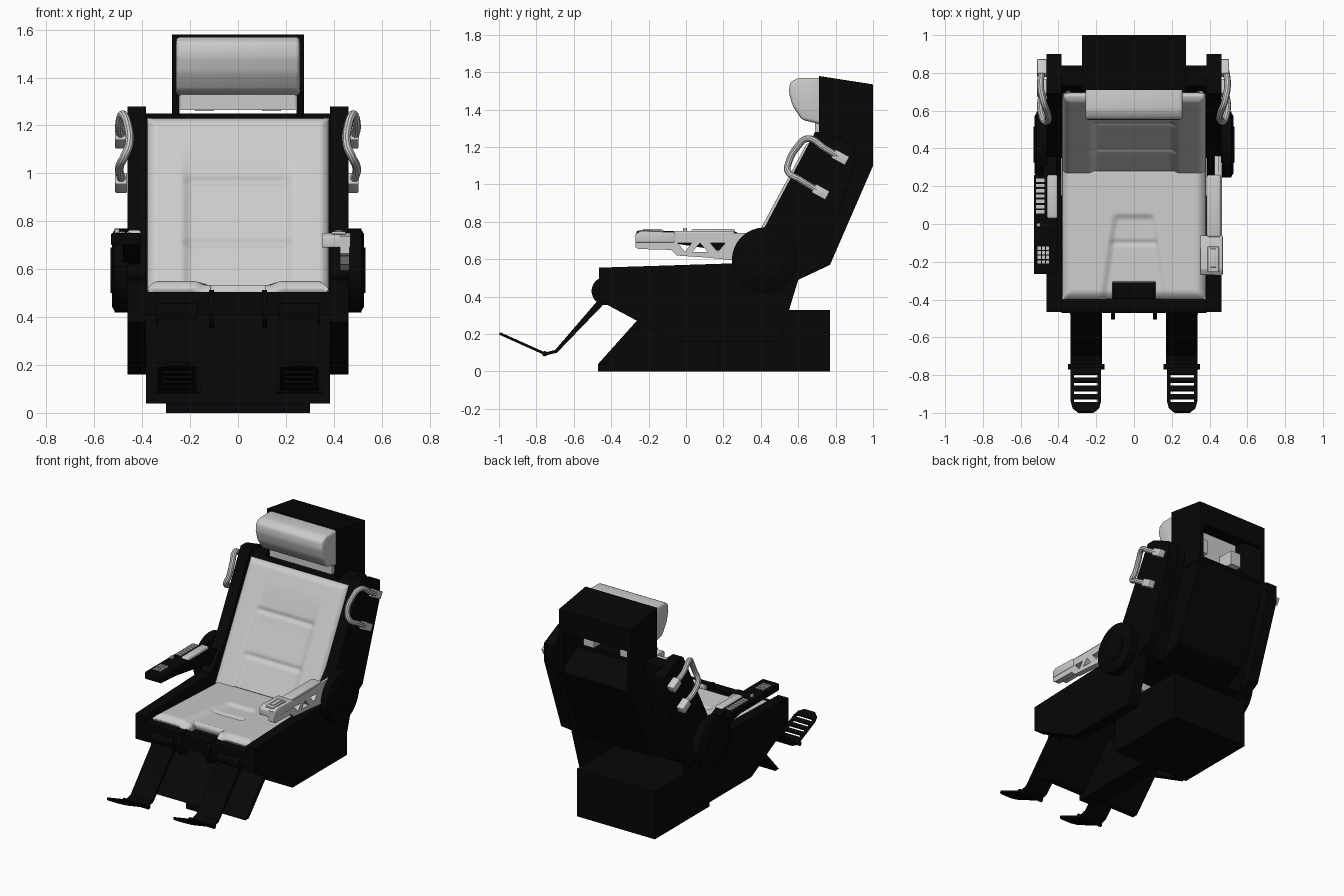
import bpy, bmesh, math
from mathutils import Matrix, Vector

if "Cube" in bpy.data.objects:
    bpy.data.objects.remove(bpy.data.objects["Cube"])

black = bpy.data.materials.new("black")
black.diffuse_color = (0.002, 0.002, 0.002, 1)
black.use_nodes = True
black.node_tree.nodes["Principled BSDF"].inputs["Base Color"].default_value = black.diffuse_color


def finish(name, bm, mat=None, bevel=0, seg=3):
    if bevel:
        bmesh.ops.bevel(bm, geom=bm.edges[:], offset=bevel, segments=seg, profile=0.5, affect='EDGES')
    bmesh.ops.recalc_face_normals(bm, faces=bm.faces[:])
    me = bpy.data.meshes.new(name)
    bm.to_mesh(me)
    bm.free()
    ob = bpy.data.objects.new(name, me)
    bpy.context.collection.objects.link(ob)
    if mat:
        me.materials.append(mat)
    return ob


def prism(name, pts, x0, x1, mat=black, bevel=0, seg=3):
    """Side profile of (y, z) points extruded along x."""
    bm = bmesh.new()
    f = bm.faces.new([bm.verts.new((x0, y, z)) for y, z in pts])
    r = bmesh.ops.extrude_face_region(bm, geom=[f])
    bmesh.ops.translate(bm, vec=(x1 - x0, 0, 0), verts=[v for v in r['geom'] if isinstance(v, bmesh.types.BMVert)])
    return finish(name, bm, mat, bevel, seg)


def box(name, x0, x1, y0, y1, z0, z1, mat=black, bevel=0):
    return prism(name, [(y0, z0), (y1, z0), (y1, z1), (y0, z1)], x0, x1, mat, bevel)


def wheel(name, y, z, r, x0, x1, mat=black, r2=None, n=32):
    """Cylinder along x, r at x0 and r2 at x1."""
    bm = bmesh.new()
    m = Matrix.Translation(((x0 + x1) / 2, y, z)) @ Matrix.Rotation(math.pi / 2, 4, 'Y')
    bmesh.ops.create_cone(bm, cap_ends=True, segments=n, radius1=r, radius2=r2 or r, depth=x1 - x0, matrix=m)
    return finish(name, bm, mat)


def plate(name, loops, depth, matrix, mat=None):
    """Flat plate with holes from a filled 2D curve."""
    cu = bpy.data.curves.new(name, 'CURVE')
    cu.dimensions, cu.fill_mode, cu.extrude = '2D', 'BOTH', depth / 2
    for pts in loops:
        sp = cu.splines.new('POLY')
        sp.points.add(len(pts) - 1)
        sp.use_cyclic_u = True
        for p, (a, b) in zip(sp.points, pts):
            p.co = (a, b, 0, 1)
    ob = bpy.data.objects.new(name, cu)
    ob.matrix_world = matrix
    if mat:
        cu.materials.append(mat)
    bpy.context.collection.objects.link(ob)


def tube(name, pts, r):
    cu = bpy.data.curves.new(name, 'CURVE')
    cu.dimensions, cu.bevel_depth, cu.bevel_resolution, cu.use_fill_caps = '3D', r, 3, True
    sp = cu.splines.new('BEZIER')
    sp.bezier_points.add(len(pts) - 1)
    for b, p in zip(sp.bezier_points, pts):
        b.co = p
        b.handle_left_type = b.handle_right_type = 'AUTO'
    bpy.context.collection.objects.link(bpy.data.objects.new(name, cu))


def axes(x, y, z, loc):
    return Matrix.Translation(loc) @ Matrix((x, y, z)).transposed().to_4x4()


def crease(d, w=0.014):
    return math.exp(-(d / w) ** 2)


def step(d, w):
    t = max(0, min(1, d / w + 0.5))
    return t * t * (3 - 2 * t)


def cushion(name, nx, nv, place, thick, skip=None):
    """Grid surface with sewn creases, given thickness."""
    bm = bmesh.new()
    g = [[bm.verts.new(place(-0.38 + 0.76 * i / nx, j / nv)) for i in range(nx + 1)] for j in range(nv + 1)]
    for j in range(nv):
        for i in range(nx):
            q = (g[j][i], g[j][i + 1], g[j + 1][i + 1], g[j + 1][i])
            c = sum((v.co for v in q), Vector()) / 4
            if not (skip and skip(c)):
                bm.faces.new(q)
    bmesh.ops.delete(bm, geom=[v for v in bm.verts if not v.link_faces], context='VERTS')
    me = bpy.data.meshes.new(name)
    bm.to_mesh(me)
    bm.free()
    ob = bpy.data.objects.new(name, me)
    bpy.context.collection.objects.link(ob)
    s = ob.modifiers.new("thickness", 'SOLIDIFY')
    s.thickness, s.offset = thick, -1


def edge_round(d, w=0.05, h=0.035):
    return h * (1 - min(1, max(0, d) / w)) ** 2


def seat_point(x, v):
    y = -0.40 + 0.68 * v
    half = 0.15 - 0.05 * (y + 0.3) / 0.34
    inside = step(half - abs(x), 0.045) * step(0.04 - y, 0.04)
    z = 0.552 - 0.03 * v - 0.015 * inside - 0.008 * crease(y + 0.1) * inside
    return (x, y, z - edge_round(min(0.38 - abs(x), y + 0.40)))


def back_point(x, v):
    base = Vector((x, 0.255 + 0.415 * v, 0.47 + 0.77 * v))
    z = base.z
    mid = step(0.215 - abs(x), 0.05)
    fade = step(1.02 - z, 0.25)
    h = 0.012 - 0.018 * mid * fade
    h -= 0.010 * mid * (crease(z - 0.97) + crease(z - 0.71))
    h -= edge_round(min(0.38 - abs(x), 1.24 - z), 0.04, 0.03)
    return base + Vector((0, -0.885, 0.466)) * h


cushion("seat_cushion", 100, 80, seat_point, 0.06, lambda c: abs(c.x) < 0.115 and c.y < -0.31)
cushion("back_cushion", 100, 100, back_point, 0.07)

# Pedestal block, narrow keel, sloping front apron and seat pan
box("pedestal", -0.3, 0.3, 0.17, 0.77, 0, 0.33)
prism("keel", [(-0.47, 0), (0.2, 0), (0.2, 0.33), (-0.21, 0.33), (-0.47, 0.04)], -0.07, 0.07)
prism("front_apron", [(-0.47, 0.04), (-0.43, 0.04), (-0.09, 0.42), (-0.13, 0.42)], -0.385, 0.385)
prism("seat_pan", [(-0.42, 0.41), (0.15, 0.41), (0.15, 0.48), (-0.30, 0.48), (-0.42, 0.46)], -0.385, 0.385)
box("front_crossbar", -0.46, 0.46, -0.465, -0.395, 0.41, 0.505)

# Back board, spine housing and head frame
prism("back_board", [(0.35, 0.47), (0.73, 1.25), (0.84, 1.25), (0.84, 1.15), (0.62, 0.50)], -0.4, 0.4)
prism("spine_housing", [(0.45, 0.49), (0.60, 0.49), (0.77, 0.57), (1, 1.1), (0.98, 1.14), (0.78, 1.25), (0.72, 1.25)], -0.27, 0.27)
prism("head_frame_top", [(0.71, 1.50), (0.71, 1.58), (1, 1.535), (1, 1.38), (0.97, 1.38), (0.97, 1.49)], -0.27, 0.27)

# Headrest with its carrier
prism("headrest", [(0.73, 1.57), (0.60, 1.57), (0.555, 1.545), (0.55, 1.49), (0.57, 1.42), (0.62, 1.345), (0.73, 1.32)],
      -0.258, 0.258, None, 0.018)
box("headrest_carrier", -0.24, 0.24, 0.69, 0.75, 1.265, 1.50, None)
for x in (-0.14, 0.14):
    box("carrier_block", x - 0.04, x + 0.04, 0.75, 0.87, 1.26, 1.36, None)

side = [(-0.465, 0.555), (0.25, 0.578), (0.42, 0.77), (0.69, 1.28), (0.75, 1.28), (0.90, 1.21), (0.90, 1.09),
        (0.71, 0.56), (0.60, 0.49), (0.50, 0.16), (-0.06, 0.16), (-0.26, 0.27), (-0.465, 0.38)]
d = Vector((0, -0.245, 0.11)).normalized()
for s in (-1, 1):
    def span(a, b):
        return sorted((s * a, s * b))
    prism("side_panel", side, *span(0.385, 0.462))
    prism("head_frame_post", [(0.71, 1.25), (0.71, 1.58), (1, 1.535), (1, 1.1), (0.8, 1.1)], *span(0.245, 0.275))

    # Armrest hub with stepped rings
    wheel("arm_hub", 0.42, 0.595, 0.175, *span(0.46, 0.515))
    r = (0.17, 0.15) if s > 0 else (0.15, 0.17)
    wheel("hub_rim", 0.42, 0.595, r[0], *span(0.515, 0.527), black, r[1])
    wheel("hub_cap", 0.42, 0.595, 0.095, *span(0.52, 0.533))

    # Grab handle with mounting blocks
    tube("grab_handle", [(s * x, y, z) for x, y, z in
         [(0.485, 0.82, 1.145), (0.495, 0.74, 1.195), (0.48, 0.65, 1.245), (0.46, 0.595, 1.20), (0.455, 0.55, 1.12),
          (0.475, 0.545, 1.07), (0.495, 0.61, 1.025), (0.485, 0.70, 0.97)]], 0.018)
    for y, z in ((0.825, 1.145), (0.72, 0.96)):
        ob = box("handle_mount", -0.03, 0.02, -0.042, 0.042, -0.026, 0.026, None, 0.005)
        ob.matrix_world = Matrix.Translation((s * 0.483, y, z)) @ Matrix.Rotation(-0.5, 4, 'X')

    # Hinged leg rest and slotted foot rest
    wheel("leg_hinge", -0.43, 0.42, 0.05, *span(0.17, 0.34))
    wheel("hinge_bracket", -0.43, 0.43, 0.075, *span(0.10, 0.122))
    box("hinge_tab", *span(0.10, 0.122), -0.46, -0.40, 0.42, 0.512)
    prism("leg_rest", [(-0.455, 0.37), (-0.43, 0.37), (-0.69, 0.10), (-0.755, 0.085), (-0.76, 0.10), (-0.70, 0.115),
                       (-0.48, 0.37), (-0.47, 0.40)], *span(0.17, 0.335))
    wheel("foot_axle", -0.755, 0.095, 0.014, *span(0.155, 0.35), n=16)
    outline = [(-0.08, 0), (0.08, 0), (0.08, 0.2), (0.07, 0.24), (0.04, 0.265), (-0.04, 0.265), (-0.07, 0.24), (-0.08, 0.2)]
    slots = [[(-0.062, y), (0.062, y), (0.062, y + 0.02), (-0.062, y + 0.02)] for y in (0.045, 0.093, 0.141, 0.189)]
    plate("foot_rest", [outline] + slots, 0.014, axes((-1, 0, 0), d, Vector((-1, 0, 0)).cross(d), (s * 0.255, -0.755, 0.095)), black)

# Right armrest: pierced beam, palm block and pad
beam = [(-0.27, 0.665), (-0.255, 0.655), (-0.08, 0.65), (-0.05, 0.62), (0.1, 0.61), (0.40, 0.58), (0.42, 0.68), (0.26, 0.738),
        (-0.27, 0.738)]
tri = [[(-0.045, 0.687), (0.03, 0.687), (-0.005, 0.64)], [(0.035, 0.64), (0.115, 0.64), (0.075, 0.687)],
       [(0.13, 0.687), (0.21, 0.687), (0.17, 0.64)]]
plate("right_arm_beam", [beam] + tri, 0.04, axes((0, 1, 0), (0, 0, 1), (1, 0, 0), (0.445, 0, 0)))
prism("right_palm_block", [(-0.27, 0.69), (-0.27, 0.735), (-0.24, 0.752), (-0.06, 0.745), (-0.06, 0.69)], 0.35, 0.47, None, 0.006)
box("right_arm_pad", 0.385, 0.46, -0.07, 0.26, 0.70, 0.752, None, 0.012)
box("right_arm_rail", 0.448, 0.465, 0.2, 0.36, 0.70, 0.74, None)
box("control_recess", 0.39, 0.45, -0.255, -0.12, 0.745, 0.757, None, 0.004)
box("control_slider", 0.405, 0.435, -0.23, -0.13, 0.752, 0.763, None, 0.003)

# Left armrest: console with pad, keys and knob
prism("left_arm_console", [(-0.26, 0.70), (-0.26, 0.745), (0.26, 0.75), (0.40, 0.68), (0.40, 0.60), (0.1, 0.66), (-0.1, 0.69)], -0.48, -0.41)
box("left_console_top", -0.53, -0.405, -0.265, 0.26, 0.70, 0.75, black, 0.005)
box("left_arm_pad", -0.46, -0.405, 0.03, 0.26, 0.735, 0.763, None, 0.01)
for j in range(7):
    box("side_key", -0.518, -0.475, 0.055 + 0.028 * j, 0.073 + 0.028 * j, 0.748, 0.757, None)
for i in range(3):
    for j in range(4):
        box("keypad_key", -0.51 + 0.022 * i, -0.493 + 0.022 * i, -0.21 + 0.024 * j, -0.192 + 0.024 * j, 0.748, 0.756, None)
box("console_knob", -0.515, -0.495, -0.015, 0.005, 0.748, 0.768, None, 0.004)

# Turn curves into meshes and smooth the rounded parts
bpy.ops.object.select_all(action='DESELECT')
for ob in bpy.data.objects:
    if ob.type == 'CURVE':
        ob.select_set(True)
        bpy.context.view_layer.objects.active = ob
bpy.ops.object.convert(target='MESH')
bpy.ops.object.select_all(action='SELECT')
bpy.ops.object.shade_smooth_by_angle(angle=math.radians(35))
